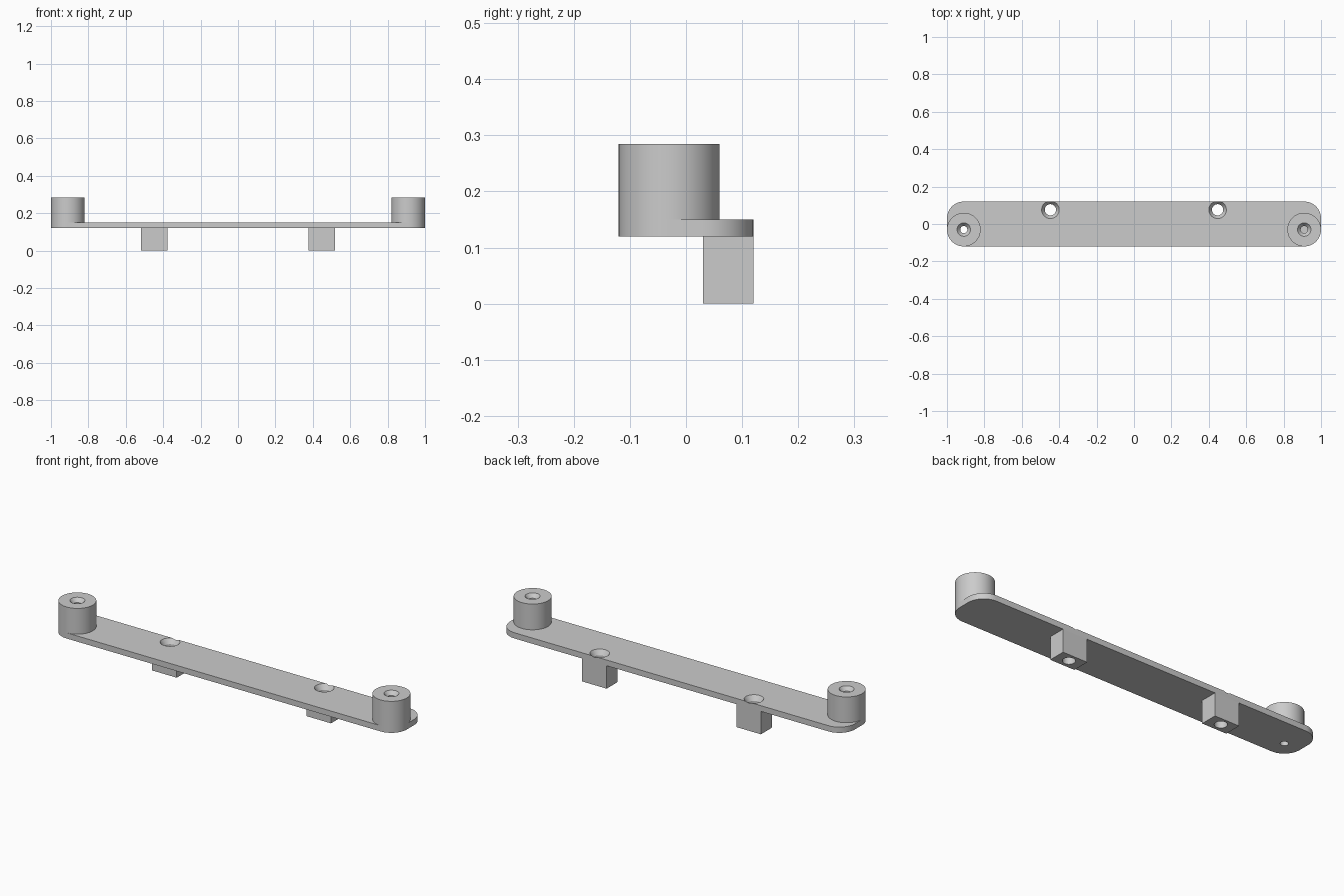
import bpy, bmesh, math

cube = bpy.data.objects.get("Cube")
if cube:
    bpy.data.objects.remove(cube)

grey = bpy.data.materials.new("plain grey")
grey.use_nodes = True
grey.diffuse_color = (0.6, 0.6, 0.6, 1)
grey.node_tree.nodes["Principled BSDF"].inputs["Base Color"].default_value = (0.6, 0.6, 0.6, 1)

BOTTOM, TOP, POST_TOP = 0.12, 0.15, 0.285   # plate underside, plate top, post top
POST_X, POST_Y, POST_R = 0.91, -0.03, 0.09
HOLE_X, HOLE_Y = 0.447, 0.076


def arc(cx, cy, r, start, end, n):
    """Points along an arc, angles in degrees."""
    return [(cx + r * math.cos(math.radians(start + (end - start) * i / n)),
             cy + r * math.sin(math.radians(start + (end - start) * i / n)))
            for i in range(n + 1)]


def loft(name, sections):
    """Closed solid through matching outlines, each given as (points, z)."""
    bm = bmesh.new()
    rings = [[bm.verts.new((x, y, z)) for x, y in pts] for pts, z in sections]
    n = len(rings[0])
    for low, high in zip(rings, rings[1:]):
        for i in range(n):
            j = (i + 1) % n
            bm.faces.new((low[i], low[j], high[j], high[i]))
    bm.faces.new(rings[0][::-1])
    bm.faces.new(rings[-1])
    bmesh.ops.recalc_face_normals(bm, faces=bm.faces)
    mesh = bpy.data.meshes.new(name)
    bm.to_mesh(mesh)
    bm.free()
    mesh.materials.append(grey)
    obj = bpy.data.objects.new(name, mesh)
    bpy.context.collection.objects.link(obj)
    return obj


def turned(name, cx, cy, profile, n=48):
    """Round solid from (radius, z) pairs."""
    return loft(name, [(arc(cx, cy, r, 0, 360, n)[:-1], z) for r, z in profile])


def drill(target, cutter):
    bpy.context.view_layer.objects.active = target
    mod = target.modifiers.new("hole", "BOOLEAN")
    mod.operation, mod.solver, mod.object = "DIFFERENCE", "EXACT", cutter
    bpy.ops.object.modifier_apply(modifier=mod.name)


# Base plate with rounded corners
outline = []
for sx, sy, start in ((1, 1, 0), (-1, 1, 90), (-1, -1, 180), (1, -1, 270)):
    outline += arc(sx * POST_X, sy * 0.03, POST_R, start, start + 90, 12)
plate = loft("base_plate", [(outline, BOTTOM), (outline, TOP)])
parts = [plate]

for side, s in (("left", 1), ("right", -1)):
    # End post, with a through hole on the right and a blind one on the left
    post = turned(side + "_post", s * POST_X, POST_Y, [(POST_R, TOP), (POST_R, POST_TOP)])
    floor = BOTTOM + 0.01 if s > 0 else BOTTOM - 0.05
    bit = turned("post_bit", s * POST_X, POST_Y,
                 [(0.019, floor), (0.019, POST_TOP - 0.02),
                  (0.036, POST_TOP), (0.036, POST_TOP + 0.05)], 32)
    drill(post, bit)
    drill(plate, bit)

    # Square mounting foot under the back edge
    x0, x1 = s * HOLE_X - 0.071, s * HOLE_X + 0.071
    square = [(x0, 0.03), (x1, 0.03), (x1, 0.12), (x0, 0.12)]
    foot = loft(side + "_foot", [(square, 0), (square, BOTTOM)])

    # Countersunk screw hole through plate and foot
    screw = turned("screw_bit", s * HOLE_X, HOLE_Y,
                   [(0.03, -0.05), (0.03, TOP - 0.025),
                    (0.047, TOP), (0.047, TOP + 0.05)], 32)
    drill(foot, screw)
    drill(plate, screw)
    for cutter in (bit, screw):
        bpy.data.objects.remove(cutter)
    parts += [post, foot]

# Smooth the round walls, keep the edges crisp
bpy.ops.object.select_all(action="DESELECT")
for part in parts:
    part.select_set(True)
bpy.context.view_layer.objects.active = plate
bpy.ops.object.shade_smooth_by_angle(angle=math.radians(30))
